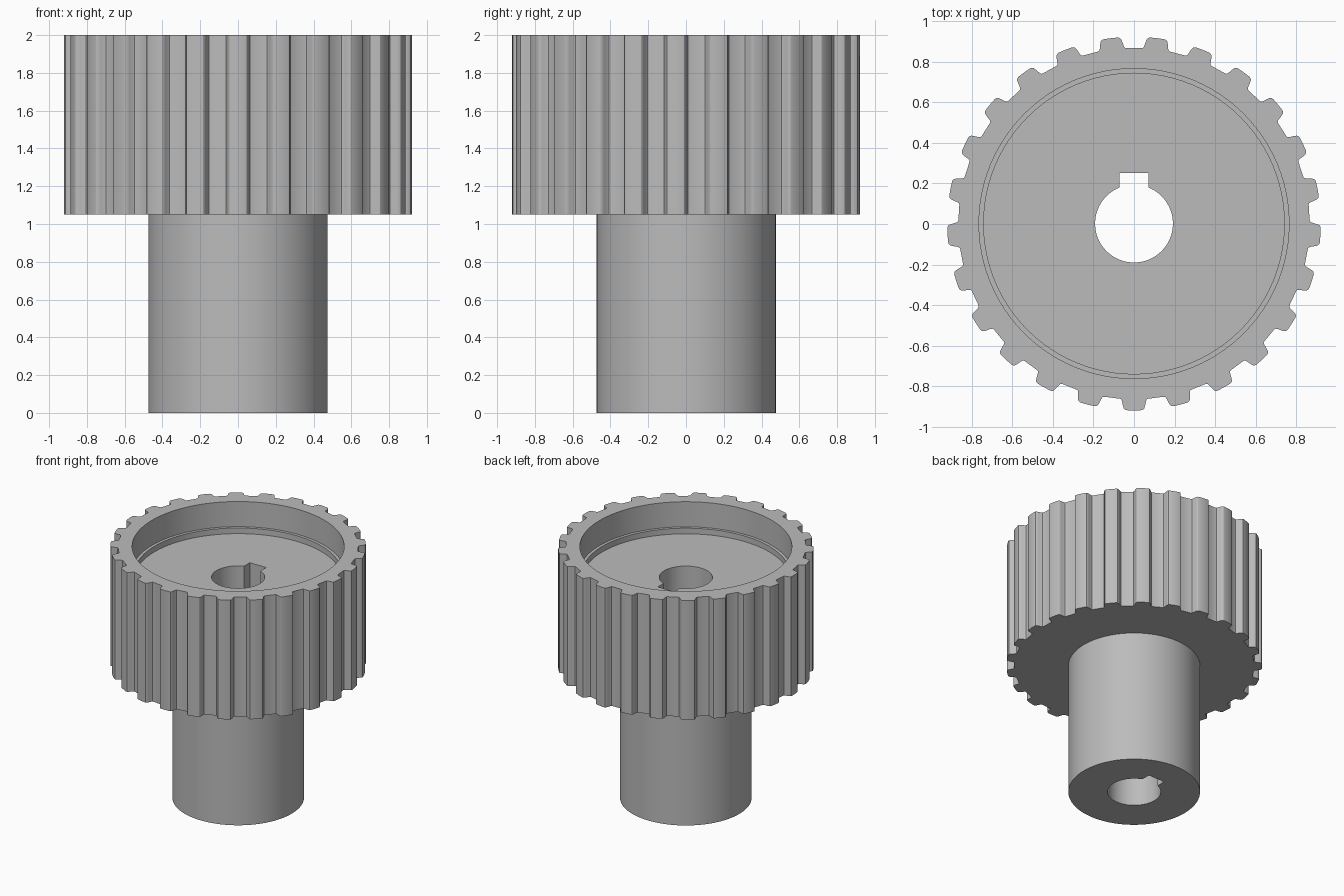
import bpy, bmesh
from math import sin, cos, asin, pi, radians
from mathutils import Vector

if "Cube" in bpy.data.objects:
    bpy.data.objects.remove(bpy.data.objects["Cube"], do_unlink=True)

TEETH = 25
Y_SHIFT = 0.002


def circle(radius, n=96):
    return [(radius * cos(2 * pi * i / n), radius * sin(2 * pi * i / n)) for i in range(n)]


def toothed_outline():
    # Half of one tooth: (sideways, radial), mirrored and repeated round the wheel
    half = [(0.071, 0.864), (0.064, 0.867), (0.060, 0.875), (0.055, 0.897),
            (0.051, 0.911), (0.045, 0.918), (0.036, 0.921)]
    tooth = [(-t, r) for t, r in half] + [(0, 0.922)] + half[::-1]
    points = []
    for k in range(TEETH):
        a = -pi / 2 + 2 * pi * k / TEETH
        points += [(r * cos(a) - t * sin(a), r * sin(a) + t * cos(a)) for t, r in tooth]
    return points


def keyed_bore(radius, half_width, top, n=64):
    # Round hole with a square keyway at the back
    gap = asin(half_width / radius)
    start, sweep = pi / 2 + gap, 2 * pi - 2 * gap
    arc = [(radius * cos(start + sweep * i / n), radius * sin(start + sweep * i / n))
           for i in range(n + 1)]
    return arc + [(half_width, top), (-half_width, top)]


bore = keyed_bore(0.192, 0.072, 0.25)
hub = circle(0.475)
gear = toothed_outline()
recess = circle(0.765)
floor = circle(0.742)

# Outline and height of each edge loop, from the foot up the outside and down the inside
stack = [(bore, 0), (hub, 0), (hub, 1.05), (gear, 1.05), (gear, 2),
         (recess, 2), (recess, 1.8), (floor, 1.8), (floor, 1.755), (bore, 1.755)]

bm = bmesh.new()
rings = []
for outline, z in stack:
    verts = [bm.verts.new((x, y + Y_SHIFT, z)) for x, y in outline]
    edges = [bm.edges.new((v, verts[i - 1])) for i, v in enumerate(verts)]
    rings.append((outline, verts, edges))

for i, (outline, verts, edges) in enumerate(rings):
    next_outline, next_verts, next_edges = rings[(i + 1) % len(rings)]
    if outline is next_outline:
        # Straight wall
        for j in range(len(verts)):
            bm.faces.new((verts[j - 1], verts[j], next_verts[j], next_verts[j - 1]))
    else:
        # Flat ring between two outlines
        bmesh.ops.triangle_fill(bm, edges=edges + next_edges, use_beauty=True,
                                normal=Vector((0, 0, 1)))

bmesh.ops.recalc_face_normals(bm, faces=bm.faces[:])
mesh = bpy.data.meshes.new("toothed_pulley")
bm.to_mesh(mesh)
bm.free()

steel = bpy.data.materials.new("plain grey")
steel.use_nodes = True
grey = (0.5, 0.5, 0.5, 1)
steel.diffuse_color = grey
steel.node_tree.nodes["Principled BSDF"].inputs["Base Color"].default_value = grey
mesh.materials.append(steel)

pulley = bpy.data.objects.new("toothed_pulley", mesh)
bpy.context.collection.objects.link(pulley)
bpy.ops.object.select_all(action="DESELECT")
pulley.select_set(True)
bpy.context.view_layer.objects.active = pulley
bpy.ops.object.shade_smooth_by_angle(angle=radians(30))
